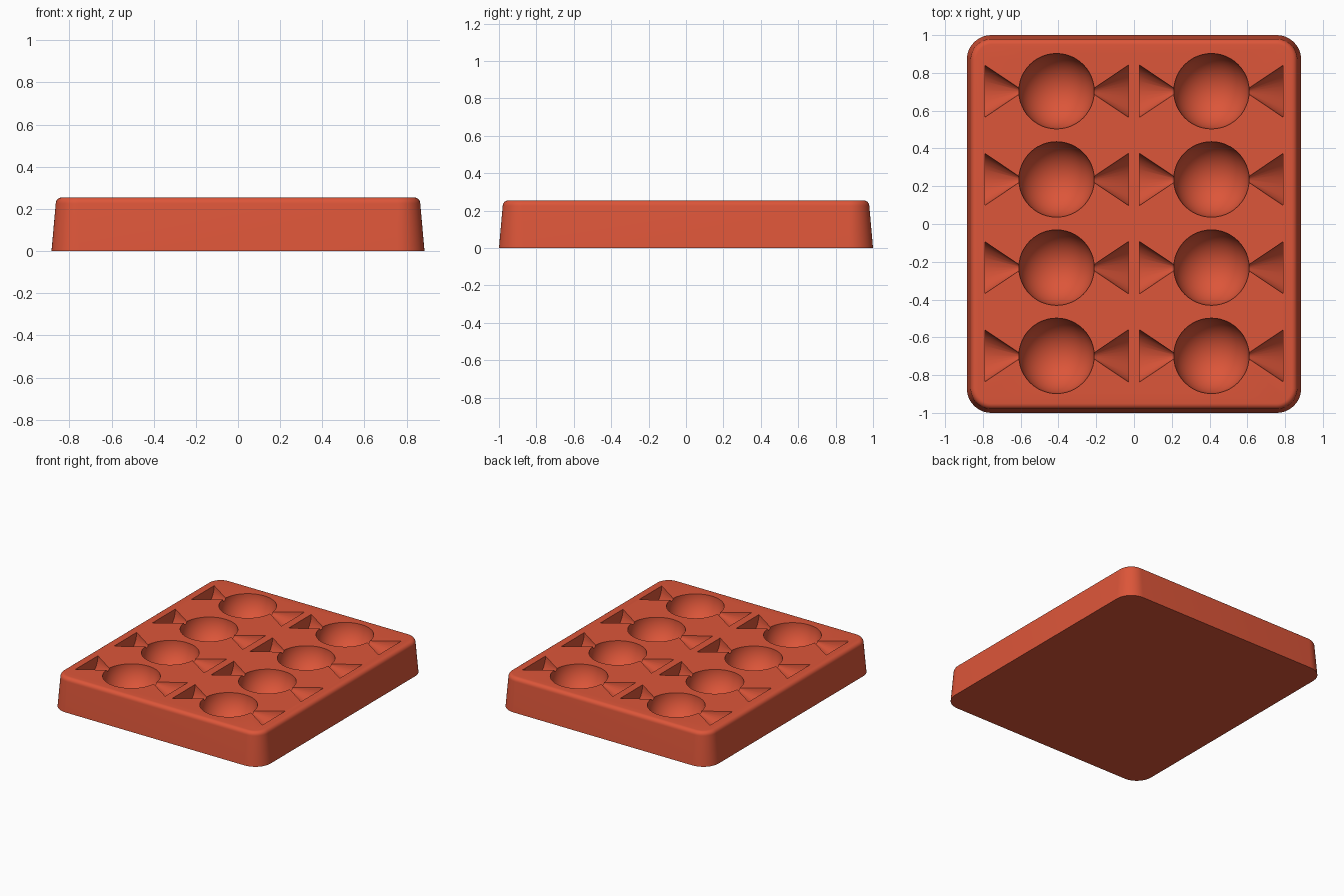
import bpy, bmesh, math
from mathutils import Matrix, Vector

if "Cube" in bpy.data.objects:
    bpy.data.objects.remove(bpy.data.objects["Cube"])

HALF_X, HALF_Y, HEIGHT = 0.885, 1.0, 0.255
CORNER, EDGE, DRAFT = 0.13, 0.03, 0.02

red = bpy.data.materials.new("silicone red")
red.use_nodes = True
red.diffuse_color = (0.72, 0.092, 0.041, 1)
red.node_tree.nodes["Principled BSDF"].inputs["Base Color"].default_value = red.diffuse_color


def make_object(name, bm):
    bmesh.ops.recalc_face_normals(bm, faces=bm.faces)
    mesh = bpy.data.meshes.new(name)
    bm.to_mesh(mesh)
    bm.free()
    mesh.materials.append(red)
    obj = bpy.data.objects.new(name, mesh)
    bpy.context.collection.objects.link(obj)
    return obj


def rounded_ring(bm, inset, z, steps=12):
    """One rounded rectangle of vertices, shrunk by inset."""
    ring = []
    for quarter in range(4):
        sx = 1 if quarter in (0, 3) else -1
        sy = 1 if quarter in (0, 1) else -1
        for i in range(steps + 1):
            a = (quarter + i / steps) * math.pi / 2
            r = CORNER - inset
            ring.append(bm.verts.new((sx * (HALF_X - CORNER) + r * math.cos(a),
                                      sy * (HALF_Y - CORNER) + r * math.sin(a), z)))
    return ring


# Tray block: drafted sides with a rounded upper edge
bm = bmesh.new()
profile = [(0, 0)]
for i in range(7):
    a = i / 6 * math.pi / 2
    profile.append((DRAFT + EDGE * (1 - math.cos(a)), HEIGHT - EDGE * (1 - math.sin(a))))
rings = [rounded_ring(bm, inset, z) for inset, z in profile]
for low, high in zip(rings, rings[1:]):
    for i in range(len(low)):
        j = (i + 1) % len(low)
        bm.faces.new((low[i], low[j], high[j], high[i]))
bm.faces.new(rings[0][::-1])
bm.faces.new(rings[-1])
tray = make_object("candy_mould_tray", bm)

# Cutters: a round sweet and two flared wrapper ends per cavity
balls, wraps = bmesh.new(), bmesh.new()
for column in (-1, 1):
    for row in range(4):
        centre = Vector((column * 0.41, 0.703 - row * 0.467, HEIGHT + 0.001))
        bmesh.ops.create_uvsphere(balls, u_segments=48, v_segments=25, radius=0.2,
                                  matrix=Matrix.Translation(centre))
        for side in (-1, 1):
            place = Matrix.Translation(centre + Vector((side * 0.28, 0, 0)))
            turn = Matrix.Rotation(-side * math.pi / 2, 4, "Y")
            bmesh.ops.create_cone(wraps, cap_ends=True, segments=32, radius1=0.138,
                                  radius2=0.004, depth=0.2, matrix=place @ turn)
cutters = [make_object("sweet_cutter", balls), make_object("wrapper_cutter", wraps)]

for cutter in cutters:
    cutter.hide_render = True
    cut = tray.modifiers.new(cutter.name, "BOOLEAN")
    cut.operation = "DIFFERENCE"
    cut.solver = "EXACT"
    cut.object = cutter

# Bake the cavities, then drop the cutters
bpy.context.view_layer.update()
graph = bpy.context.evaluated_depsgraph_get()
carved = bpy.data.meshes.new_from_object(tray.evaluated_get(graph))
tray.modifiers.clear()
tray.data = carved
carved.materials.clear()
carved.materials.append(red)
for face in carved.polygons:
    face.material_index = 0
for cutter in cutters:
    bpy.data.objects.remove(cutter)

bpy.ops.object.select_all(action="DESELECT")
tray.select_set(True)
bpy.context.view_layer.objects.active = tray
bpy.ops.object.shade_smooth_by_angle(angle=math.radians(30))
